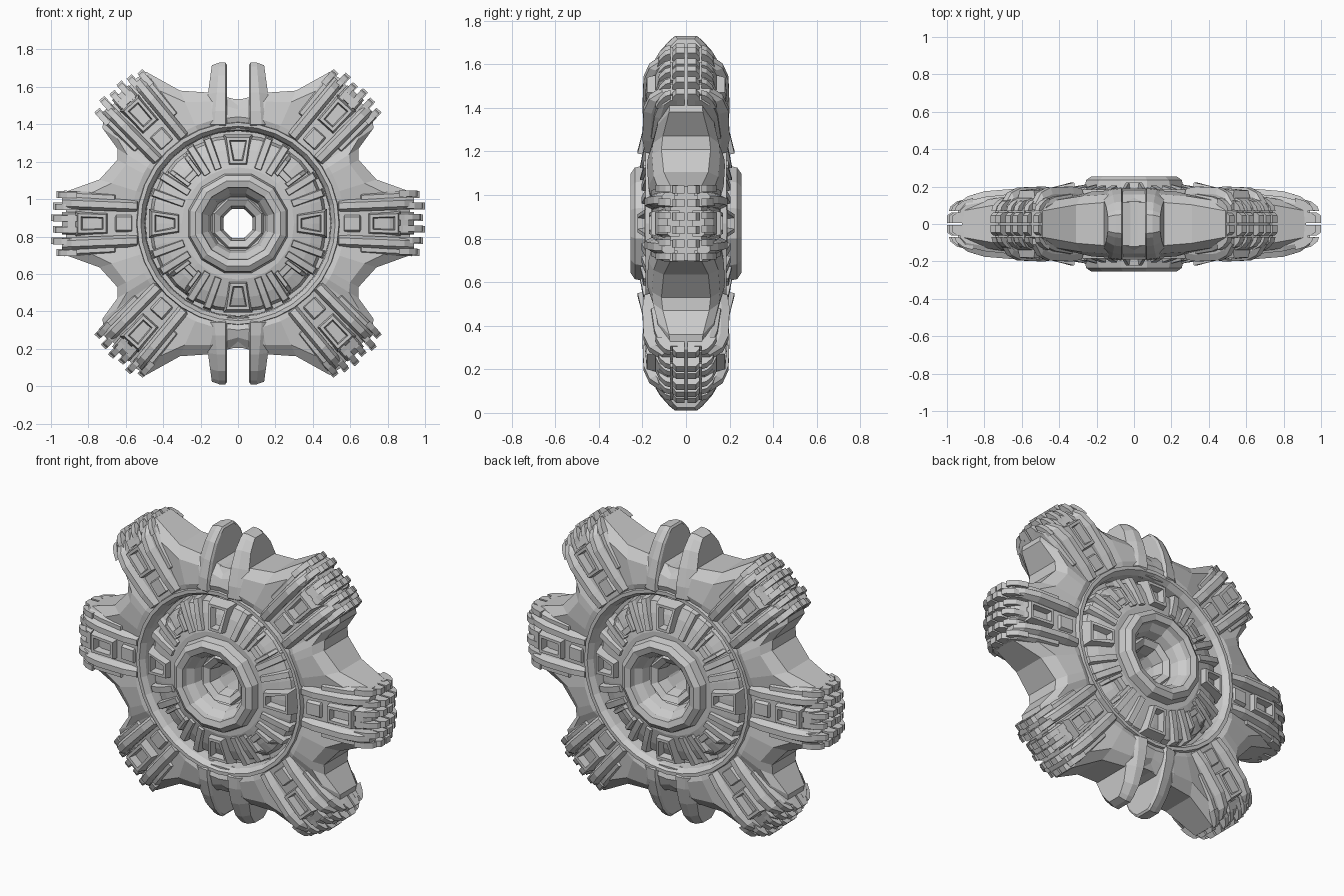
import bpy, bmesh
from math import sin, cos, pi, radians, hypot, atan2

if "Cube" in bpy.data.objects:
    bpy.data.objects.remove(bpy.data.objects["Cube"])

CZ = 0.87                                   # wheel centre height
ARMS = [0, 48, 132, 180, 228, 312]          # spoke directions


def pos(a, r, t, y):
    """Polar frame: r along direction a (deg), t sideways, y towards the front."""
    a = radians(a)
    return (r * cos(a) - t * sin(a), -y, r * sin(a) + t * cos(a))


def loft(bm, sections, closed=False):
    """Skin equal-length closed sections; cap the ends unless the loop is closed."""
    rows = [[bm.verts.new(p) for p in s] for s in sections]
    n, m = len(rows), len(rows[0])
    for i in range(n if closed else n - 1):
        a, b = rows[i], rows[(i + 1) % n]
        for j in range(m):
            k = (j + 1) % m
            bm.faces.new((a[j], a[k], b[k], b[j]))
    if not closed:
        bm.faces.new(rows[0])
        bm.faces.new(rows[-1][::-1])


def window(bm, a, r0, r1, w0, w1, y0, h0, h1):
    """Tapered block with an inset opening sunk into its front face."""
    g = 0.016
    def ring(d, ya, yb):
        return [pos(a, r0 + d, -w0 + d, ya), pos(a, r1 - d, -w1 + d, yb),
                pos(a, r1 - d, w1 - d, yb), pos(a, r0 + d, w0 - d, ya)]
    loft(bm, [ring(-g, y0, y0), ring(0, h0, h1), ring(g, h0, h1),
              ring(g * 1.4, h0 - .045, h1 - .045)])


def bar(bm, a, prof, t0, t1, bev=0.0, skew=0.0):
    """Extrude an (r, y) profile sideways t0..t1, optionally with chamfered flanks."""
    cy = min(p[1] for p in prof)
    def side(t, s):
        return [pos(a, r, t + skew * (r - prof[0][0]), cy + (y - cy) * s) for r, y in prof]
    if bev:
        loft(bm, [side(t0, .75), side(t0 + bev, 1), side(t1 - bev, 1), side(t1, .75)])
    else:
        loft(bm, [side(t0, 1), side(t1, 1)])


def finish(bm, name, mirror=True):
    bmesh.ops.recalc_face_normals(bm, faces=bm.faces)
    me = bpy.data.meshes.new(name)
    bm.to_mesh(me)
    bm.free()
    ob = bpy.data.objects.new(name, me)
    ob.location.z = CZ
    bpy.context.collection.objects.link(ob)
    if mirror:
        m = ob.modifiers.new("front_back", 'MIRROR')
        m.use_axis = (False, True, False)
        m.use_mirror_merge = False
    return ob


def lathe(name, prof, n, off=0.0):
    bm = bmesh.new()
    full = prof + [(r, -y) for r, y in reversed(prof)]
    loft(bm, [[pos(360 * i / n + off, r, 0, y) for r, y in full] for i in range(n)], True)
    return finish(bm, name, False)


# Main rim: six-armed outline, chamfered cross-section, thinner towards the arm tips
quad = [(.92, 0), (.92, .17), (.74, .235), (.645, .34), (.645, .40), (.725, .51),
        (.715, .58), (.62, .69), (.545, .775), (.49, .81), (.31, .71), (.16, .70), (0, .66)]
half = quad + [(-x, z) for x, z in reversed(quad[:-1])]
outline = half + [(x, -z) for x, z in reversed(half[1:-1])]
bm = bmesh.new()
secs = []
for x, z in outline:
    R, a = hypot(x, z), atan2(z, x) * 180 / pi
    f = min(1, max(0, (R - .72) / .2))                   # 0 in valleys, 1 at arm tips
    s = R - .05 - .06 * f
    p = [(.495, .10), (.51, .16), (.57, .18 - .025 * f), (s, .158 - .033 * f), (R, .115 - .045 * f)]
    p += [(r, -y) for r, y in reversed(p)]
    secs.append([pos(a, r, 0, y) for r, y in p])
loft(bm, secs, True)
finish(bm, "main_rim", False)

# Raised lip around the dish, recessed dish and funnel hub
lathe("inner_lip", [(.495, .11), (.50, .155), (.52, .185), (.54, .185), (.55, .11)], 32)
lathe("dish", [(.22, .19), (.30, .19), (.40, .165), (.46, .14), (.475, .09), (.52, .09)], 24)
lathe("hub", [(.085, .04), (.10, .10), (.15, .13), (.165, .18), (.195, .215), (.20, .245),
              (.235, .255), (.265, .235), (.275, .19), (.22, .10)], 12, 15)
lathe("hub_bore", [(.085, .07), (.10, .13), (.135, .15), (.16, .10)], 8, 22.5)

# Dish windows on the four main directions
bm = bmesh.new()
for a in (0, 90, 180, 270):
    window(bm, a, .32, .46, .042, .062, .12, .222, .19)
finish(bm, "dish_windows")

# Dish ribs (broad panels) and diagonal clamps
bm = bmesh.new()
rib = [(.30, .12), (.31, .205), (.40, .187), (.48, .165), (.49, .08)]
for k in range(4):
    for d in (20, 32, 58, 70):
        bar(bm, 90 * k + d, rib, -.022, .022, .006)
    for s in (-1, 1):
        bar(bm, 90 * k + 45, [(.32, .12), (.33, .21), (.42, .195), (.46, .12)],
            s * .038 - .013, s * .038 + .013, .004, s * .15)
    bar(bm, 90 * k + 45, [(.33, .12), (.34, .2), (.37, .195), (.38, .12)], -.04, .04)
finish(bm, "dish_ribs")

rails, wins, teeth = bmesh.new(), bmesh.new(), bmesh.new()
for a in ARMS:
    diag = a % 180 != 0
    e = .02 if diag else 0.0
    k = .985 if diag else 1.0
    # Paired rails along each arm, with a lower outer flank
    for s in (-1, 1):
        top = [(.52, .09), (.54, .18 + e / 2), (.62, .19 + e / 2), (.80, .175 + e),
               (.89 * k, .148 + e), (.94 * k, .11), (.94 * k, .05)]
        t0, t1 = sorted((s * .06, s * .125))
        bar(rails, a, top, t0, t1, .016, s * .04)
        low = [(.62, .06), (.66, .16), (.80, .145), (.90 * k, .12), (.93 * k, .08), (.93 * k, .04)]
        t0, t1 = sorted((s * .11, s * .16))
        bar(rails, a, low, t0, t1, .012, s * .05)
    # Window and stepped blocks in the channel
    c = .78
    window(wins, a, c - .075, c + .075, .048, .052, .09, .17 + e, .16 + e)
    bar(wins, a, [(.55, .1), (.57, .17), (.65, .165), (.67, .1)], -.045, .045, .01)
    bar(wins, a, [(.865, .05), (.87, .14), (.91, .125), (.94, .085), (.94, .03)], -.06, .06, .01)
    # Docking teeth on the arm tip: two tiers each side
    for i in range(6):
        t = -.155 + .062 * i
        o = (.03 if i in (0, 5) else .012 if i % 2 else 0.0)
        bar(teeth, a, [(.86, .006), (k - o, .006), (k - o, .045), (.975 * k - o, .062),
                       (.86, .062)], t - .018, t + .018)
        bar(teeth, a, [(.86, .075), (.99 * k - o, .07), (.98 * k - o, .095), (.945 * k - o, .122),
                       (.86, .14)], t - .012, t + .02)
finish(rails, "arm_rails")
finish(wins, "arm_windows")
finish(teeth, "arm_teeth")

# Twin fins at the top and bottom
bm = bmesh.new()
half_fin = [(.49, .15), (.53, .195), (.60, .19), (.70, .162), (.79, .12), (.84, .075), (.86, .05)]
prof = half_fin + [(r, -y) for r, y in reversed(half_fin)]
for a in (90, 270):
    for s in (-1, 1):
        def face(t, drop, f, flare):
            return [pos(a, .5 + (r - .5) * drop, s * (t + flare * (.86 - r)), y * f) for r, y in prof]
        loft(bm, [face(.06, .97, .92, 0), face(.068, 1, 1, 0),
                  face(.10, 1, .96, .08), face(.14, .96, .78, .13)])
    # Saddle block between the fins
    loft(bm, [[pos(a, r, t, y) for t, y in ((-.06, -w), (.06, -w), (.06, w), (-.06, w))]
              for r, w in ((.50, .17), (.58, .17), (.665, .12))])
finish(bm, "twin_fins", False)
